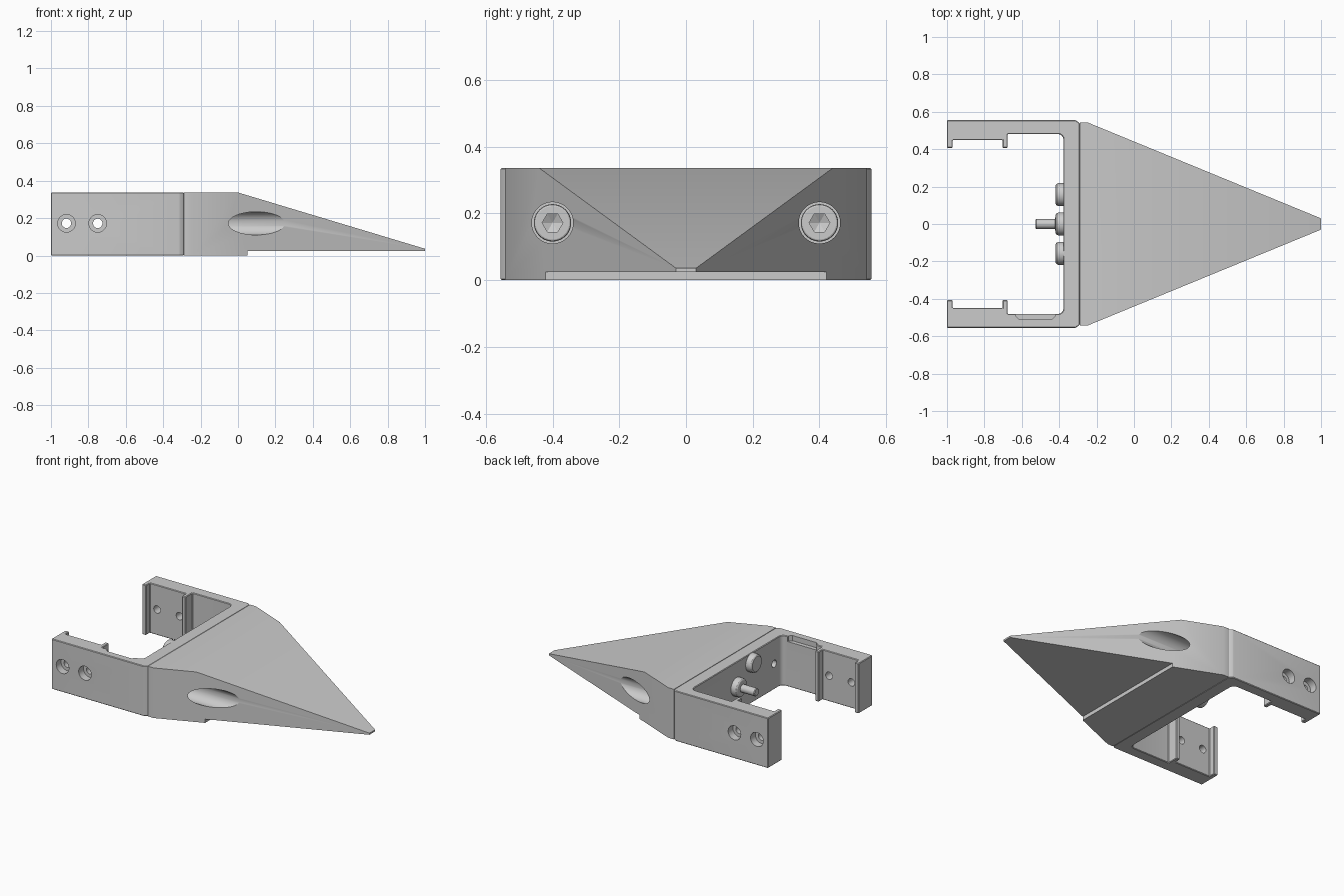
import bpy, bmesh, math

if "Cube" in bpy.data.objects:
    bpy.data.objects.remove(bpy.data.objects["Cube"])

H = 0.337          # overall height
MID = 0.172        # height of the screw axes


def make(name, bm):
    bmesh.ops.recalc_face_normals(bm, faces=bm.faces)
    me = bpy.data.meshes.new(name)
    bm.to_mesh(me)
    bm.free()
    ob = bpy.data.objects.new(name, me)
    bpy.context.collection.objects.link(ob)
    return ob


def prism(name, pts, lo, hi, axis='z'):
    """Extrude a closed profile along z (xy points) or y (xz points)."""
    bm = bmesh.new()
    co = (lambda p: (p[0], p[1], lo)) if axis == 'z' else (lambda p: (p[0], lo, p[1]))
    f = bm.faces.new([bm.verts.new(co(p)) for p in pts])
    # keep the starting face so the prism is closed at both ends
    new = bmesh.ops.extrude_face_region(bm, geom=[f], use_keep_orig=True)['geom']
    d = hi - lo
    bmesh.ops.translate(bm, verts=[v for v in new if isinstance(v, bmesh.types.BMVert)],
                        vec=(0, 0, d) if axis == 'z' else (0, d, 0))
    return make(name, bm)


def turned(name, profile, origin, direction='x', n=40):
    """Solid of revolution; profile is (distance along axis, radius)."""
    bm = bmesh.new()
    rings = []
    for d, r in profile:
        ring = []
        for i in range(n):
            a = 2 * math.pi * i / n
            u, v = r * math.cos(a), r * math.sin(a)
            p = (d, u, v) if direction == 'x' else (u, d, v)
            ring.append(bm.verts.new([p[k] + origin[k] for k in range(3)]))
        rings.append(ring)
    for a, b in zip(rings, rings[1:]):
        for i in range(n):
            bm.faces.new((a[i], a[(i + 1) % n], b[(i + 1) % n], b[i]))
    bm.faces.new(rings[0])
    bm.faces.new(rings[-1])
    return make(name, bm)


def apply_mods(ob):
    dg = bpy.context.evaluated_depsgraph_get()
    me = bpy.data.meshes.new_from_object(ob.evaluated_get(dg))
    ob.modifiers.clear()
    ob.data = me


def boolean(ob, other, op='DIFFERENCE'):
    m = ob.modifiers.new('cut', 'BOOLEAN')
    m.operation, m.solver, m.object = op, 'EXACT', other
    apply_mods(ob)
    bpy.data.objects.remove(other)


# U-shaped bracket with lips and ribs on the arms
half = [(-.29, .54), (-.313, .556), (-1, .556), (-1, .407), (-.97, .407), (-.97, .449),
        (-.703, .449), (-.703, .407), (-.676, .407), (-.676, .481)]
half += [(-.407 + .03 * math.sin(math.radians(a)), .451 + .03 * math.cos(math.radians(a)))
         for a in (0, 22.5, 45, 67.5, 90)]
bracket = prism('bracket', half + [(x, -y) for x, y in reversed(half)], 0, H)
bev = bracket.modifiers.new('edge', 'BEVEL')
bev.width, bev.segments, bev.limit_method = .004, 1, 'ANGLE'
bev.angle_limit = math.radians(30)
apply_mods(bracket)

# Counterbored holes through both arms, threaded holes through the back plate
for s in (-1, 1):
    for x in (-.917, -.75):
        prof = [(.6 * s, .047), (.505 * s, .047), (.505 * s, .025), (.4 * s, .025)]
        boolean(bracket, turned('cutter', prof, (x, 0, MID), 'y'))
    boolean(bracket, turned('cutter', [(-.45, .024), (-.25, .024)], (0, .4 * s, MID)))

# Shallow notch in the top inner edge of the front arm
notch = [(-.634, -.46), (-.634, -.49), (-.616, -.508), (-.438, -.508), (-.42, -.49), (-.42, -.46)]
boolean(bracket, prism('cutter', notch, H - .035, H + .1))

# Wedge nose: side profile crossed with tapered plan
side = [(-.29, 0), (.05, 0), (.05, .025), (1, .025), (1, .036), (0, H), (-.29, H)]
plan = [(-.29, -.543), (-.248, -.543), (1, -.03), (1, .03), (-.248, .543), (-.29, .543)]
wedge = prism('wedge_nose', side, -.7, .7, 'y')
boolean(wedge, prism('cutter', plan, -.2, .6), 'INTERSECT')

# Screw bores in the wedge and socket screws seated in them
for s, label in ((-1, 'front'), (1, 'back')):
    boolean(wedge, turned('cutter', [(-.2, .062), (.5, .062)], (0, .4 * s, MID), n=64))
    screw = turned(label + '_socket_screw',
                   [(-.33, .02), (-.2, .02), (-.2, .056), (-.138, .056), (-.132, .054), (-.13, .05)],
                   (0, .4 * s, MID))
    boolean(screw, turned('cutter', [(-.18, .001), (-.165, .031), (-.1, .031)],
                          (0, .4 * s, MID), n=6))

# Round buttons inside the plate, the middle one with a pin
for label, y, z in (('upper', -.157, .275), ('middle', 0, MID), ('lower', .157, .066)):
    prof = [(-.37, .061), (-.405, .061), (-.413, .058), (-.419, .05)]
    if label == 'middle':
        prof += [(-.422, .026), (-.522, .026), (-.527, .022)]
    turned(label + '_button', prof, (0, y, z))

# Smooth the round parts while keeping edges crisp
bpy.ops.object.select_all(action='DESELECT')
for ob in bpy.context.collection.objects:
    ob.select_set(True)
    bpy.context.view_layer.objects.active = ob
bpy.ops.object.shade_smooth_by_angle(angle=math.radians(25))
